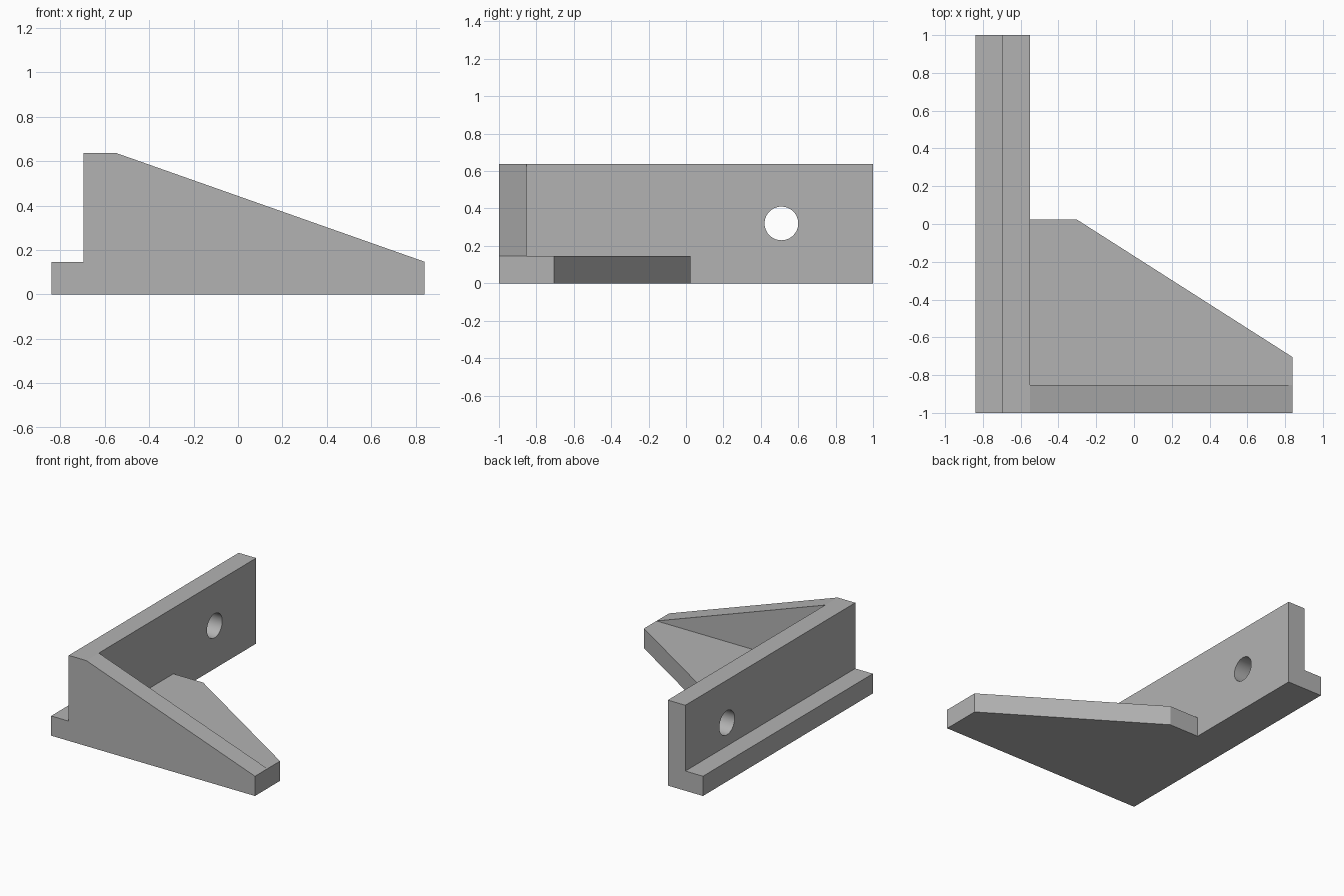
import bpy, bmesh, math
from mathutils import Vector

if "Cube" in bpy.data.objects:
    bpy.data.objects.remove(bpy.data.objects["Cube"], do_unlink=True)

grey = bpy.data.materials.new("plain_grey")
grey.use_nodes = True
colour = (0.45, 0.45, 0.45, 1)
grey.diffuse_color = colour
grey.node_tree.nodes["Principled BSDF"].inputs["Base Color"].default_value = colour


def extrude(name, points, direction):
    """Solid made by sweeping a flat outline along a direction."""
    bm = bmesh.new()
    face = bm.faces.new([bm.verts.new(p) for p in points])
    swept = bmesh.ops.extrude_face_region(bm, geom=[face])["geom"]
    verts = [v for v in swept if isinstance(v, bmesh.types.BMVert)]
    bmesh.ops.translate(bm, verts=verts, vec=Vector(direction))
    bmesh.ops.recalc_face_normals(bm, faces=bm.faces)
    mesh = bpy.data.meshes.new(name)
    bm.to_mesh(mesh)
    bm.free()
    mesh.materials.append(grey)
    obj = bpy.data.objects.new(name, mesh)
    bpy.context.collection.objects.link(obj)
    return obj


def combine(target, tool, operation):
    """Apply a boolean and remove the tool."""
    mod = target.modifiers.new(operation, "BOOLEAN")
    mod.operation = operation
    mod.solver = "EXACT"
    mod.object = tool
    bpy.context.view_layer.objects.active = target
    bpy.ops.object.modifier_apply(modifier=mod.name)
    bpy.data.objects.remove(tool, do_unlink=True)


LEFT, RIGHT = -0.84, 0.84
WALL_OUT, WALL_IN = -0.695, -0.55
BASE_H, WALL_H = 0.147, 0.637

# Base plate with chamfered corner and the long foot ledge
outline = [(LEFT, -1), (RIGHT, -1), (RIGHT, -0.705), (-0.305, 0.025),
           (WALL_IN, 0.025), (WALL_IN, 1), (LEFT, 1)]
bracket = extrude("corner_bracket", [(x, y, 0) for x, y in outline], (0, 0, BASE_H))

# Upright wall and sloping front rib, as profiles across y
wall = [(WALL_OUT, 0), (WALL_IN, 0), (WALL_IN, WALL_H), (WALL_OUT, WALL_H)]
rib = [(WALL_OUT, 0), (RIGHT, 0), (RIGHT, BASE_H), (WALL_IN, WALL_H), (WALL_OUT, WALL_H)]
for name, profile, depth in (("wall", wall, 2), ("rib", rib, 0.147)):
    part = extrude(name, [(x, -1, z) for x, z in profile], (0, depth, 0))
    combine(bracket, part, "UNION")

# Round bolt hole through the wall
turns = [math.tau * i / 48 for i in range(48)]
hole = extrude("hole_cutter",
               [(-0.8, 0.51 + 0.09 * math.cos(a), 0.32 + 0.09 * math.sin(a)) for a in turns],
               (0.4, 0, 0))
combine(bracket, hole, "DIFFERENCE")

bpy.ops.object.select_all(action="DESELECT")
bracket.select_set(True)
bpy.context.view_layer.objects.active = bracket
bpy.ops.object.shade_smooth_by_angle(angle=math.radians(15))
